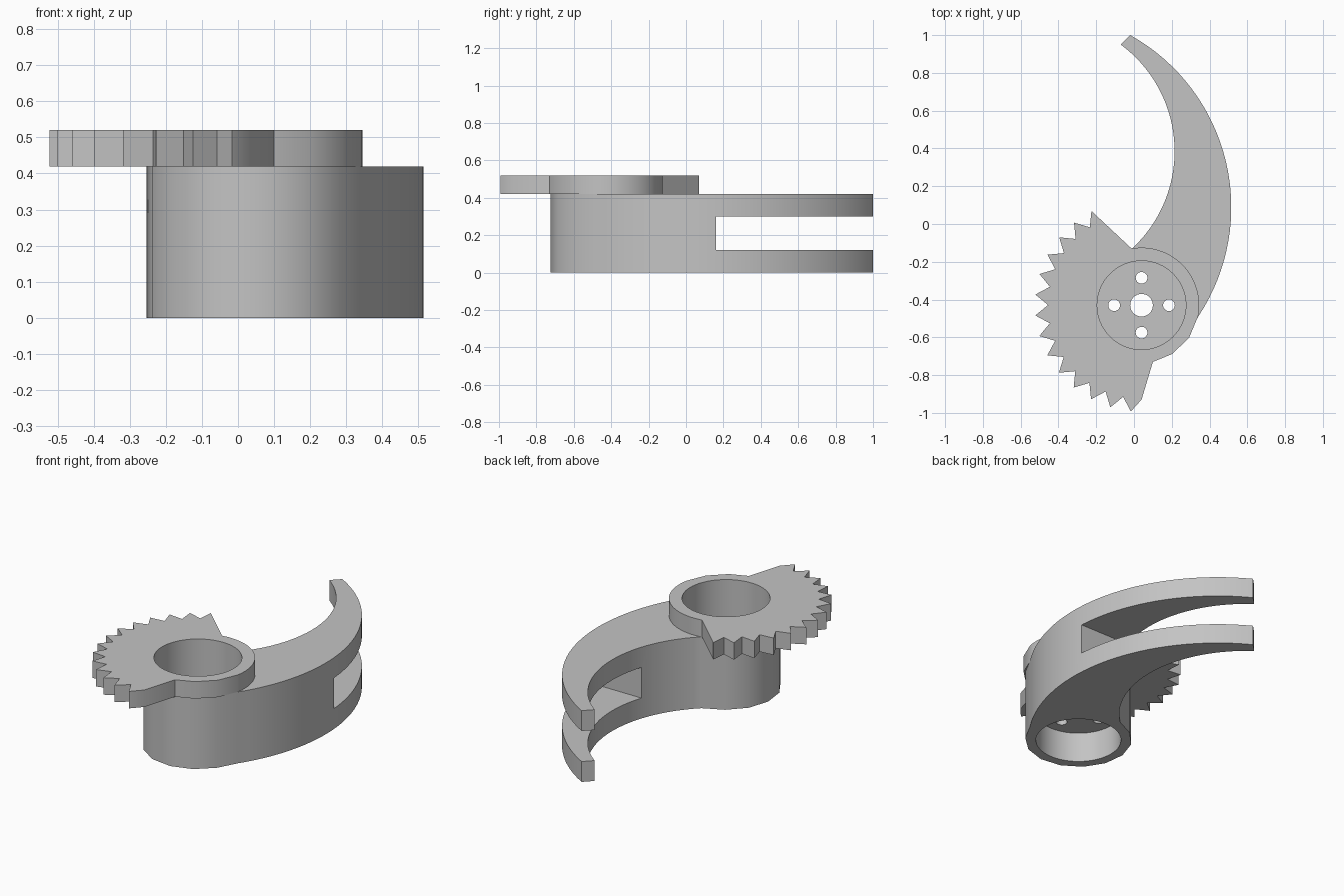
import bpy, bmesh
from math import sin, cos, radians
from mathutils import Vector, geometry

if "Cube" in bpy.data.objects:
    bpy.data.objects.remove(bpy.data.objects["Cube"], do_unlink=True)

HUB = Vector((0.04, -0.43))

grey = bpy.data.materials.new("plain grey")
grey.use_nodes = True
grey.diffuse_color = (0.55, 0.55, 0.55, 1)
grey.node_tree.nodes["Principled BSDF"].inputs["Base Color"].default_value = (0.55, 0.55, 0.55, 1)


def polar(r, deg):
    a = radians(deg)
    return HUB + Vector((r * cos(a), r * sin(a)))


def hub_arc(r, start, end, steps):
    return [polar(r, start + (end - start) * i / steps) for i in range(steps + 1)]


def arc(a, mid, b, steps):
    """Points on the circle through a, mid and b."""
    a, mid, b = Vector(a), Vector(mid), Vector(b)
    m1, m2 = (a + mid) / 2, (mid + b) / 2
    d1, d2 = (mid - a).orthogonal(), (b - mid).orthogonal()
    c = geometry.intersect_line_line(m1.to_3d(), (m1 + d1).to_3d(),
                                     m2.to_3d(), (m2 + d2).to_3d())[0].to_2d()
    r = (a - c).length
    turn = (a - c).angle_signed(b - c)
    start = Vector((1, 0)).angle_signed(a - c)
    angles = [-(start + turn * i / steps) for i in range(steps + 1)]
    return [c + Vector((r * cos(t), r * sin(t))) for t in angles]


def extrude(name, outline, z0, z1):
    bm = bmesh.new()
    base = bm.faces.new([bm.verts.new((p[0], p[1], z0)) for p in outline])
    top = bmesh.ops.extrude_face_region(bm, geom=[base], use_keep_orig=True)
    verts = [g for g in top["geom"] if isinstance(g, bmesh.types.BMVert)]
    bmesh.ops.translate(bm, verts=verts, vec=(0, 0, z1 - z0))
    bmesh.ops.recalc_face_normals(bm, faces=bm.faces)
    mesh = bpy.data.meshes.new(name)
    bm.to_mesh(mesh)
    bm.free()
    mesh.materials.append(grey)
    obj = bpy.data.objects.new(name, mesh)
    bpy.context.collection.objects.link(obj)
    return obj


def disc(center, r, z0, z1, sides=64):
    pts = [center + Vector((r * cos(radians(360 * i / sides)),
                            r * sin(radians(360 * i / sides)))) for i in range(sides)]
    cutter = extrude("cutter", pts, z0, z1)
    cutter.hide_render = True
    return cutter


def cut(obj, cutter):
    bpy.context.view_layer.objects.active = obj
    mod = obj.modifiers.new("cut", "BOOLEAN")
    mod.operation, mod.solver, mod.object = "DIFFERENCE", "EXACT", cutter
    bpy.ops.object.modifier_apply(modifier=mod.name)
    bpy.data.objects.remove(cutter, do_unlink=True)


def smooth(obj):
    bpy.ops.object.select_all(action="DESELECT")
    obj.select_set(True)
    bpy.context.view_layer.objects.active = obj
    bpy.ops.object.shade_smooth_by_angle(angle=radians(30))


# Curved arm and hub in one profile
outer = arc((-0.02, 1.0), (0.515, 0.08), (0.34, -0.49), 32)
hub = hub_arc(0.295, -35, -236, 8)
inner = arc((-0.01, -0.13), (0.215, 0.39), (-0.07, 0.95), 28)
body = extrude("hooked_arm", outer + hub + inner, 0, 0.42)

# Fork slot along the arm
slot = extrude("cutter", [(-1, 0.16), (1, 0.16), (1, 1.2), (-1, 1.2)], 0.12, 0.30)
cut(body, slot)

# Bore from both ends, leaving a thin drilled web
cut(body, disc(HUB, 0.235, -0.1, 0.18))
cut(body, disc(HUB, 0.235, 0.23, 0.6))
cut(body, disc(HUB, 0.06, 0.1, 0.3, 32))
for k in range(4):
    cut(body, disc(polar(0.145, 90 * k), 0.031, 0.1, 0.3, 24))
smooth(body)

# Toothed sector plate with its collar
TIPS, STEP = 14, 11.25
teeth = []
for k in range(TIPS):
    teeth.append(polar(0.565, 118 + STEP * k))
    if k < TIPS - 1:
        teeth.append(polar(0.495, 118 + STEP * (k + 0.5)))
shoulder = [Vector((0.04, -0.93)), Vector((0.10, -0.73))]
collar = hub_arc(0.305, -58, -11, 2) + hub_arc(0.305, -6, 100, 24)
plate = extrude("toothed_sector", teeth + shoulder + collar, 0.42, 0.52)
cut(plate, disc(HUB, 0.235, 0.3, 0.7))
smooth(plate)
